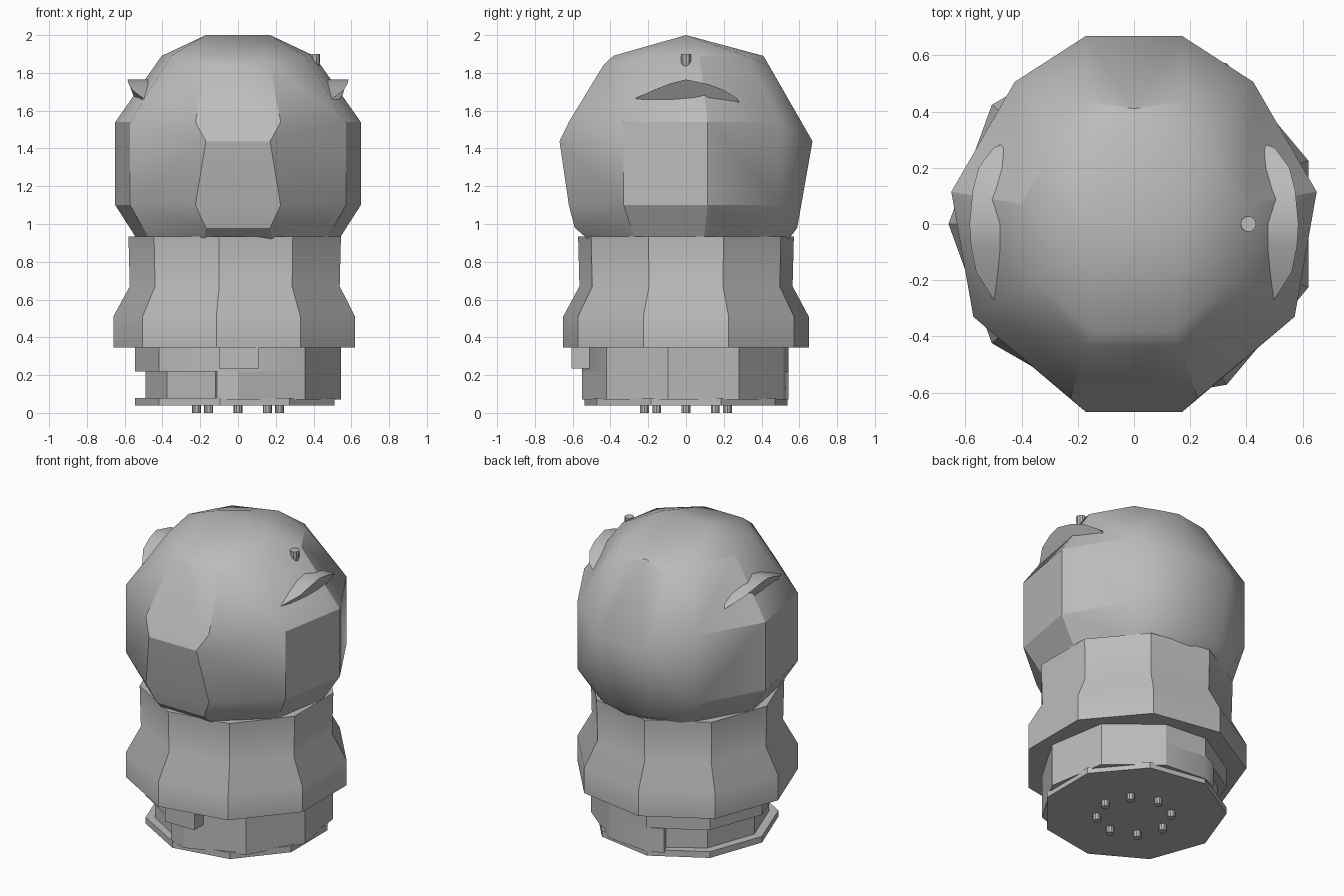
import bpy, bmesh
from math import sin, cos, radians, pi

if "Cube" in bpy.data.objects:
    bpy.data.objects.remove(bpy.data.objects["Cube"], do_unlink=True)

grey = bpy.data.materials.new("plain_grey")
grey.use_nodes = True
grey.diffuse_color = (0.5, 0.5, 0.5, 1)
grey.node_tree.nodes["Principled BSDF"].inputs["Base Color"].default_value = (0.5, 0.5, 0.5, 1)


def finish(name, bm, smooth=30):
    bmesh.ops.recalc_face_normals(bm, faces=bm.faces)
    mesh = bpy.data.meshes.new(name)
    bm.to_mesh(mesh)
    bm.free()
    obj = bpy.data.objects.new(name, mesh)
    bpy.context.collection.objects.link(obj)
    mesh.materials.append(grey)
    if smooth:
        bpy.ops.object.select_all(action="DESELECT")
        obj.select_set(True)
        bpy.context.view_layer.objects.active = obj
        bpy.ops.object.shade_smooth_by_angle(angle=radians(smooth))
    return obj


def polar(angle, r):
    return r * cos(radians(angle)), r * sin(radians(angle))


def loft(name, rings, smooth=30):
    """Skin a list of equally long point rings and cap both ends."""
    bm = bmesh.new()
    loops = [[bm.verts.new(p) for p in ring] for ring in rings]
    n = len(loops[0])
    for a, b in zip(loops, loops[1:]):
        for i in range(n):
            j = (i + 1) % n
            bm.faces.new((a[i], a[j], b[j], b[i]))
    bm.faces.new(loops[0])
    bm.faces.new(loops[-1])
    return finish(name, bm, smooth)


def turned(name, profile, sides=9, phase=180, centre=(0, 0), smooth=30):
    """Low-sided turning from (radius, height) pairs."""
    rings = []
    for r, z in profile:
        pts = [polar(phase + 360 * i / sides, r) for i in range(sides)]
        rings.append([(x + centre[0], y + centre[1], z) for x, y in pts])
    return loft(name, rings, smooth)


def column(name, outline, z0, z1):
    pts = [polar(a, r) for a, r in outline]
    return loft(name, [[(x, y, z) for x, y in pts] for z in (z0, z1)])


# Contact pins and bottom plate
for i in range(8):
    turned(f"contact_pin_{i + 1}", [(0.024, 0), (0.024, 0.06)], 10, 0, polar(45 * i, 0.22))
turned("bottom_plate", [(0.545, 0.04), (0.545, 0.08)])

# Base column, recessed on one side below its upper band
front_side = [(270, 0.55), (310, 0.55), (350, 0.555), (30, 0.56), (70, 0.55), (100, 0.55)]
column("base_band", front_side + [(140, 0.545), (180, 0.545), (220, 0.545), (258, 0.545)], 0.22, 0.36)
column("base_recess", front_side + [(111, 0.535), (111, 0.48), (140, 0.49), (180, 0.49),
                                    (220, 0.49), (256, 0.49), (258, 0.54)], 0.07, 0.225)

# Locating key on the front of the base
loft("locating_key", [[(x, y, z) for x, y in ((-0.1, -0.605), (0.11, -0.605), (0.11, -0.45), (-0.1, -0.45))]
                      for z in (0.235, 0.35)])

# Collar and neck
turned("collar_and_neck", [(0.66, 0.345), (0.66, 0.51), (0.573, 0.67), (0.58, 0.935)])

# Faceted head: hull of an upright drum and a crossing wheel
bm = bmesh.new()
for r, z in ((0.53, 0.9), (0.66, 1.1), (0.66, 1.54), (0.41, 1.89)):
    for i in range(9):
        if i or r < 0.6:
            x, y = polar(90 + 40 * i, r)
            bm.verts.new((x, y, z))
for i in range(-3, 4):
    y, z = polar(90 + 40 * i, 0.68)
    for x in (-0.17, 0.17):
        bm.verts.new((x, y, max(z + 1.32, 0.95)))
hull = bmesh.ops.convex_hull(bm, input=bm.verts)
bmesh.ops.delete(bm, geom=[v for v in hull["geom_interior"] if isinstance(v, bmesh.types.BMVert)],
                 context="VERTS")
finish("head", bm)

# Curved side fins
fin = [(-0.28, 1.66), (-0.17, 1.71), (-0.08, 1.745), (0, 1.765), (0.12, 1.74), (0.2, 1.71), (0.27, 1.665),
       (0.3, 1.61), (0.22, 1.62), (0.1, 1.66), (0.05, 1.635), (0, 1.62), (-0.15, 1.61), (-0.22, 1.64)]
for name, side in (("left_fin", 1), ("right_fin", -1)):
    inner = [(side * 0.36, y, z) for y, z in fin]
    outer = [(side * (0.585 - 0.8 * y * y - max(0, 1.69 - z)), y, z) for y, z in fin]
    loft(name, [inner, outer])

# Small peg on the crown
turned("crown_peg", [(0.012, 1.8), (0.028, 1.86), (0.028, 1.9)], 10, 0, (0.407, 0))
